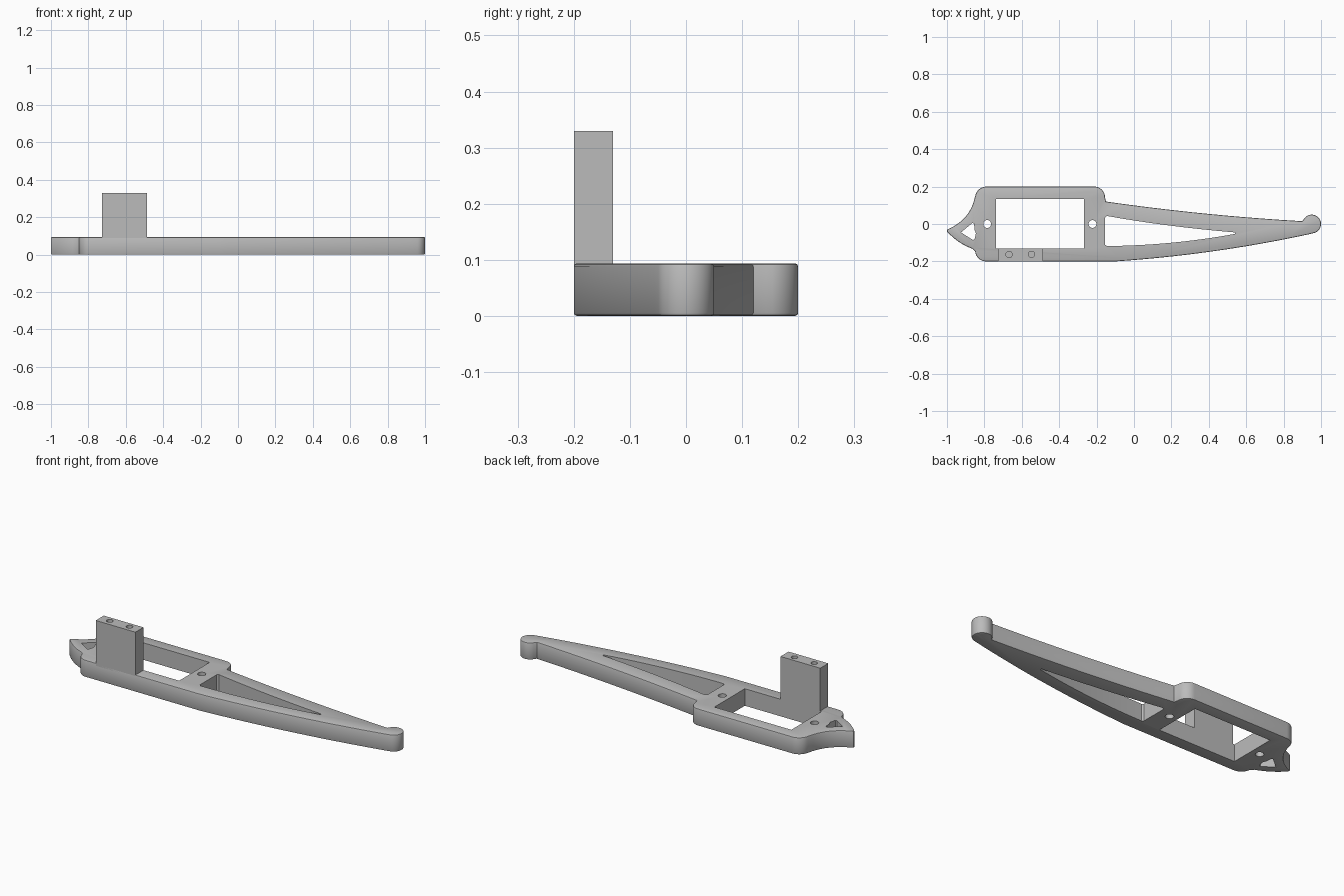
import bpy, bmesh
from math import cos, sin, radians
from mathutils import Vector

if "Cube" in bpy.data.objects:
    bpy.data.objects.remove(bpy.data.objects["Cube"])

THICK = 0.094
BLOCK_TOP = 0.33

grey = bpy.data.materials.new("plain grey")
grey.use_nodes = True
grey.diffuse_color = (0.5, 0.5, 0.5, 1)
grey.node_tree.nodes["Principled BSDF"].inputs["Base Color"].default_value = grey.diffuse_color


def arc(x, y, r, start, end, n=12):
    angles = [radians(start + (end - start) * i / n) for i in range(n + 1)]
    return [(x + r * cos(a), y + r * sin(a)) for a in angles]


def bow(a, c, b, n=12):
    a, c, b = Vector(a), Vector(c), Vector(b)
    ts = [i / n for i in range(n + 1)]
    return [tuple(a * (1 - t) ** 2 + c * 2 * t * (1 - t) + b * t * t) for t in ts]


def prism(name, outline, low, high, rounding=0):
    """Extrude a flat outline, optionally easing the top and bottom rims."""
    bm = bmesh.new()
    base = bm.faces.new([bm.verts.new((x, y, low)) for x, y in outline])
    out = bmesh.ops.extrude_face_region(bm, geom=[base], use_keep_orig=True)
    for v in out["geom"]:
        if isinstance(v, bmesh.types.BMVert):
            v.co.z = high
    bmesh.ops.recalc_face_normals(bm, faces=bm.faces)
    if rounding:
        rims = [e for e in bm.edges if abs(e.verts[0].co.z - e.verts[1].co.z) < 1e-5]
        bmesh.ops.bevel(bm, geom=rims, offset=rounding, segments=2,
                        profile=0.5, affect='EDGES')
    mesh = bpy.data.meshes.new(name)
    bm.to_mesh(mesh)
    bm.free()
    mesh.materials.append(grey)
    obj = bpy.data.objects.new(name, mesh)
    bpy.context.collection.objects.link(obj)
    return obj


def cut(target, outline, low=-0.1, high=0.2):
    """Cut a straight-sided opening and discard the cutter."""
    cutter = prism("opening_cutter", outline, low, high)
    cutter.hide_render = True
    mod = target.modifiers.new("opening", 'BOOLEAN')
    mod.operation = 'DIFFERENCE'
    mod.solver = 'EXACT'
    mod.object = cutter
    bpy.context.view_layer.objects.active = target
    bpy.ops.object.modifier_apply(modifier=mod.name)
    bpy.data.objects.remove(cutter)


def box(x0, x1, y0, y1):
    return [(x0, y0), (x1, y0), (x1, y1), (x0, y1)]


# Arm outline, clockwise from the pointed end
outline = bow((-1, -0.03), (-0.88, 0.02), (-0.853, 0.135))
outline += arc(-0.788, 0.138, 0.062, 170, 90, 8)
outline += arc(-0.212, 0.143, 0.057, 90, 0, 8)
outline += bow((-0.15, 0.12), (0.375, 0.045), (0.9, 0.015), 20)
outline += arc(0.95, 0, 0.05, 155, -80, 20)
outline += bow((0.93, -0.056), (0.42, -0.165), (-0.1, -0.2), 20)
outline += arc(-0.79, -0.14, 0.06, 270, 185, 8)
outline += bow((-0.865, -0.132), (-0.94, -0.105), (-1, -0.04), 8)
arm = prism("arm_frame", outline, 0, THICK, 0.006)

# Rectangular pocket and screw holes
cut(arm, box(-0.737, -0.268, -0.13, 0.135))
for x in (-0.785, -0.222):
    cut(arm, arc(x, 0, 0.021, 0, 345, 23))

# Long tapering opening
cut(arm, bow((-0.145, 0.043), (0.18, -0.015), (0.54, -0.045))
    + bow((0.54, -0.053), (0.2, -0.115), (-0.145, -0.118))
    + [(-0.155, -0.11), (-0.155, 0.035)])

# Small opening at the pointed end
cut(arm, [(-0.925, -0.045), (-0.865, 0.005), (-0.855, 0.003), (-0.853, -0.03),
          (-0.845, -0.05), (-0.853, -0.083), (-0.862, -0.085)])

# Upright mounting block with two blind screw holes
block = prism("mounting_block", box(-0.728, -0.486, -0.2, -0.13), 0.08, BLOCK_TOP)
for x in (-0.668, -0.548):
    cut(block, arc(x, -0.163, 0.017, 0, 345, 23), 0.15, BLOCK_TOP + 0.1)

# Smooth curved walls, keep edges sharp
for obj in (arm, block):
    bpy.ops.object.select_all(action='DESELECT')
    obj.select_set(True)
    bpy.context.view_layer.objects.active = obj
    bpy.ops.object.shade_smooth_by_angle(angle=radians(30))
